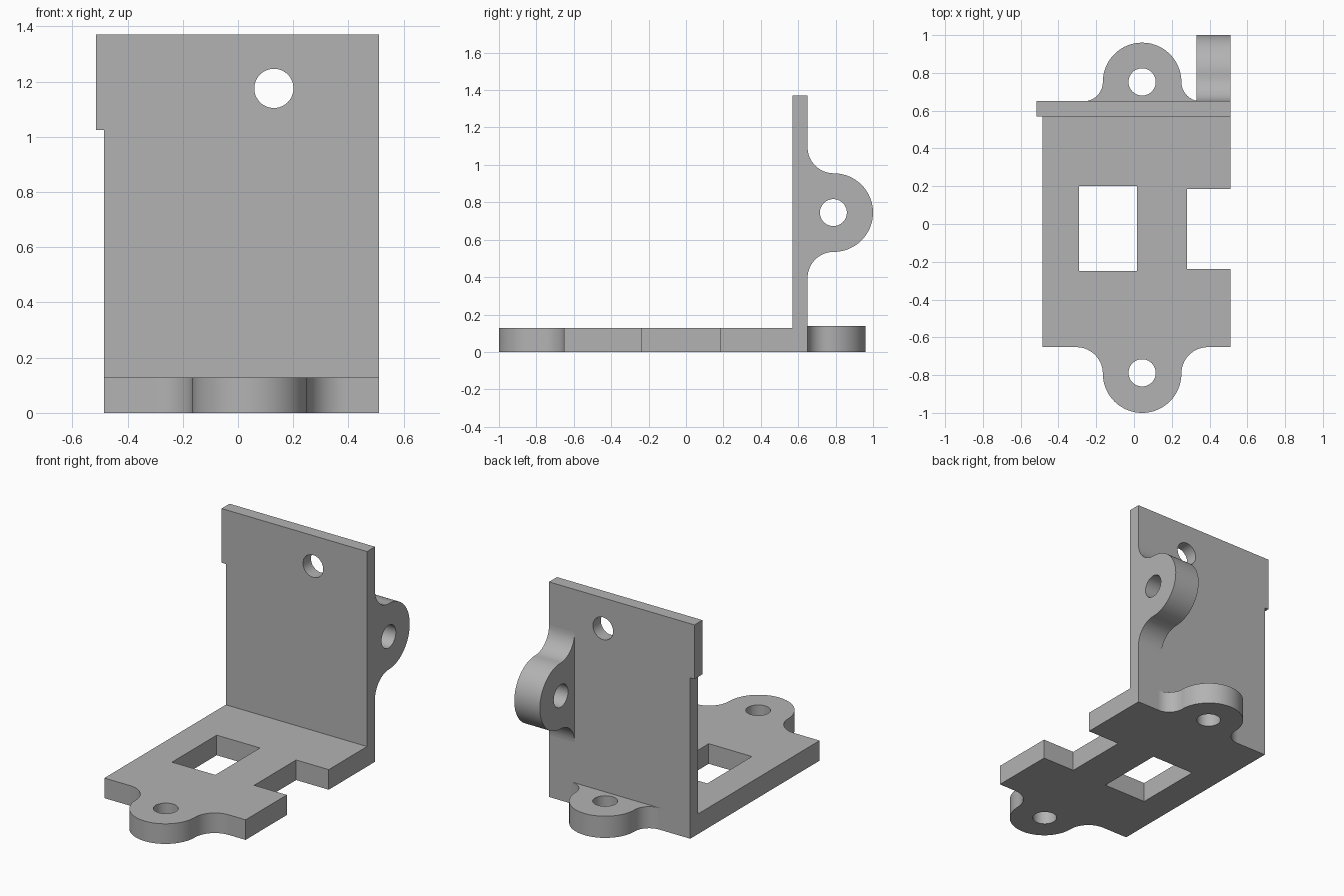
import bpy, bmesh
from math import cos, sin, radians
from mathutils import Vector

if "Cube" in bpy.data.objects:
    bpy.data.objects.remove(bpy.data.objects["Cube"], do_unlink=True)

grey = bpy.data.materials.new("plain grey")
grey.use_nodes = True
colour = (0.45, 0.45, 0.45, 1)
grey.diffuse_color = colour
grey.node_tree.nodes["Principled BSDF"].inputs["Base Color"].default_value = colour

X, Y, Z = Vector((1, 0, 0)), Vector((0, 1, 0)), Vector((0, 0, 1))


def arc(u, v, r, start, end, steps):
    angles = [radians(start + (end - start) * i / steps) for i in range(steps + 1)]
    return [(u + r * cos(a), v + r * sin(a)) for a in angles]


def hole(u, v, r):
    return arc(u, v, r, 0, 360, 48)[:-1]


def lug(u, wall, radius, fillet):
    """Rounded ear rising from a wall, with a concave fillet on each side."""
    v, side = wall + fillet, radius + fillet
    return (arc(u - side, v, fillet, -90, 0, 14)
            + arc(u, v, radius, 180, 0, 40)[1:]
            + arc(u + side, v, fillet, 180, 270, 14)[1:])


def panel(name, loops, u_axis, v_axis, depth_axis, start, end):
    """Extrude an outline (first loop) with holes (other loops)."""
    bm = bmesh.new()
    edges = []
    for loop in loops:
        vs = [bm.verts.new(u_axis * u + v_axis * v + depth_axis * start) for u, v in loop]
        edges += [bm.edges.new((a, b)) for a, b in zip(vs, vs[1:] + vs[:1])]
    bmesh.ops.triangle_fill(bm, edges=edges, use_beauty=True, normal=depth_axis)
    result = bmesh.ops.extrude_face_region(bm, geom=bm.faces[:], use_keep_orig=True)
    moved = [g for g in result["geom"] if isinstance(g, bmesh.types.BMVert)]
    bmesh.ops.translate(bm, verts=moved, vec=depth_axis * (end - start))
    bmesh.ops.recalc_face_normals(bm, faces=bm.faces[:])
    mesh = bpy.data.meshes.new(name)
    bm.to_mesh(mesh)
    bm.free()
    mesh.materials.append(grey)
    obj = bpy.data.objects.new(name, mesh)
    bpy.context.collection.objects.link(obj)
    bpy.ops.object.select_all(action="DESELECT")
    obj.select_set(True)
    bpy.context.view_layer.objects.active = obj
    bpy.ops.object.shade_smooth_by_angle(angle=radians(30))
    return obj


left, right = -0.485, 0.51
wall_front, wall_back = 0.57, 0.65

# Base with side notch, rectangular window and front mounting ear
front_ear = [(u, -v) for u, v in lug(0.043, 0.652, 0.208, 0.14)]
base = [(left, wall_front), (left, -0.652)] + front_ear + [
    (right, -0.652), (right, -0.237), (0.28, -0.237),
    (0.28, 0.185), (right, 0.185), (right, wall_front)]
window = [(-0.29, -0.25), (0.015, -0.25), (0.015, 0.2), (-0.29, 0.2)]
panel("base_plate", [base, window, hole(0.043, -0.788, 0.072)], X, Y, Z, 0, 0.128)

# Upright plate with a stepped upper edge
upright = [(left, 0), (right, 0), (right, 1.37), (-0.515, 1.37), (-0.515, 1.025), (left, 1.025)]
panel("upright_plate", [upright, hole(0.13, 1.175, 0.071)], X, Z, Y, wall_front, wall_back)

# Rear mounting ear at floor level
panel("rear_ear", [lug(0.043, wall_back, 0.208, 0.102), hole(0.043, 0.752, 0.072)],
      X, Y, Z, 0, 0.138)

# Vertical mounting ear on the back of the upright
panel("side_ear", [lug(0.745, wall_back, 0.21, 0.14), hole(0.745, 0.788, 0.072)],
      Z, Y, X, 0.33, right)
